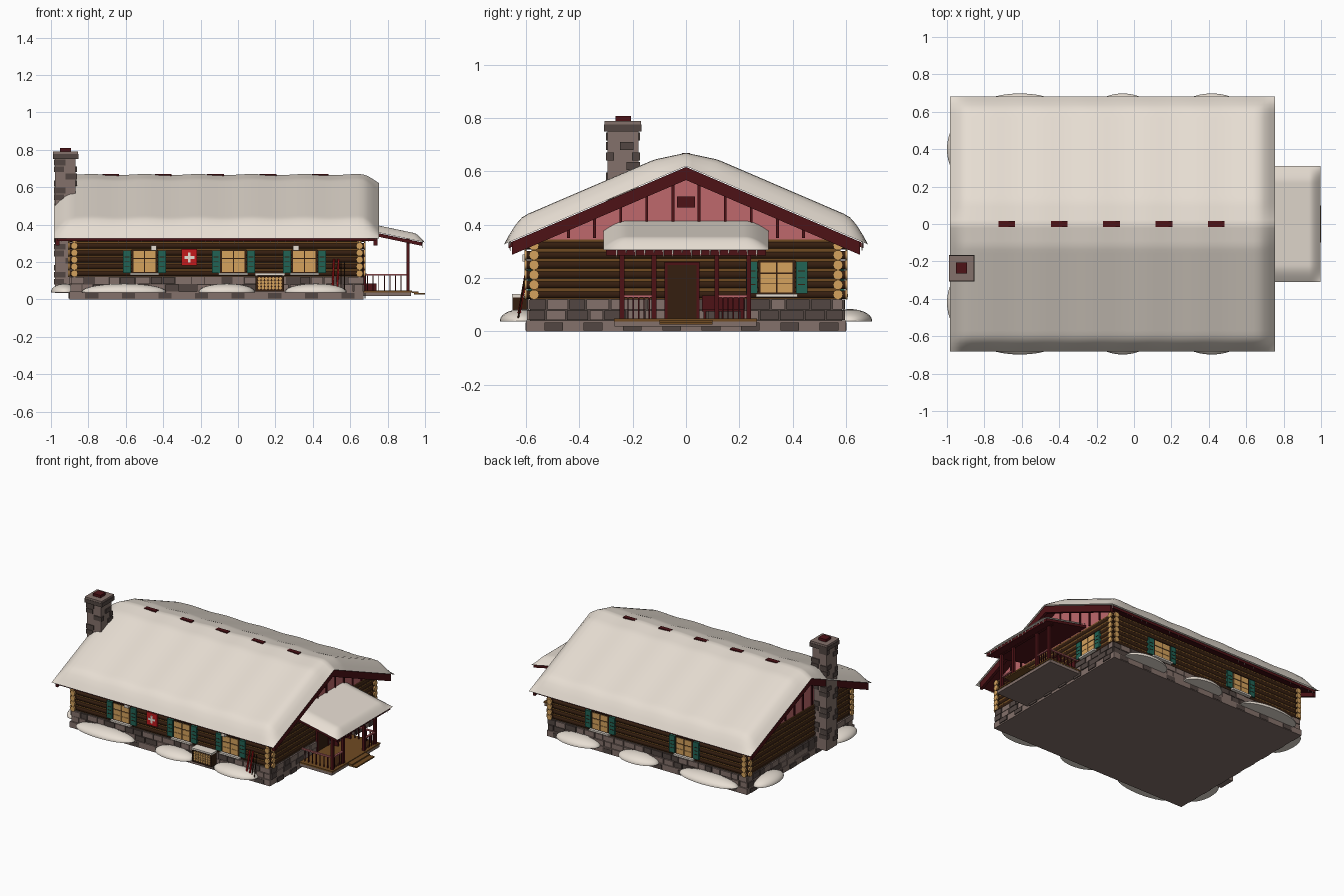
import bpy, bmesh, math, random
from mathutils import Matrix, Vector

if "Cube" in bpy.data.objects:
    bpy.data.objects.remove(bpy.data.objects["Cube"])
random.seed(4)

COL = {'snow': (.80, .73, .65), 'stone': (.23, .165, .145), 'dark stone': (.085, .062, .055),
       'dark log': (.035, .013, .005), 'brown wood': (.16, .07, .016), 'cut wood': (.66, .36, .11),
       'dark red': (.075, .006, .008), 'pink boards': (.52, .14, .15),
       'green paint': (.015, .125, .09), 'bright red': (.55, .01, .012)}
MAT = {}
for n, c in COL.items():
    MAT[n] = bpy.data.materials.new(n)
    MAT[n].diffuse_color = (*c, 1)


def finish(name, bm, mat, smooth=False):
    bmesh.ops.recalc_face_normals(bm, faces=bm.faces)
    me = bpy.data.meshes.new(name)
    bm.to_mesh(me)
    bm.free()
    me.materials.append(MAT[mat])
    ob = bpy.data.objects.new(name, me)
    bpy.context.collection.objects.link(ob)
    if smooth:
        bpy.ops.object.select_all(action='DESELECT')
        ob.select_set(True)
        bpy.context.view_layer.objects.active = ob
        bpy.ops.object.shade_smooth_by_angle(angle=math.radians(40))
    return ob


def boxes(name, mat, items):
    """items: (x0, x1, y0, y1, z0, z1)"""
    bm = bmesh.new()
    for a, b, c, d, e, f in items:
        m = Matrix.Translation(((a+b)/2, (c+d)/2, (e+f)/2)) @ Matrix.Diagonal((b-a, d-c, f-e, 1))
        bmesh.ops.create_cube(bm, size=1, matrix=m)
    return finish(name, bm, mat)


def rods(name, mat, items, seg=12):
    """items: (start, end, radius, end radius)"""
    bm = bmesh.new()
    for p, q, r, r2 in items:
        p, q = Vector(p), Vector(q)
        rot = (q-p).to_track_quat('Z', 'Y').to_matrix().to_4x4()
        bmesh.ops.create_cone(bm, cap_ends=True, segments=seg, radius1=r, radius2=r2,
                              depth=(q-p).length, matrix=Matrix.Translation((p+q)/2) @ rot)
    return finish(name, bm, mat, True)


def prism(name, mat, pts, axis, a, b):
    """extrude a 2D profile along x (points y,z) or y (points x,z)"""
    bm = bmesh.new()
    put = (lambda p, t: (t, p[0], p[1])) if axis == 'x' else (lambda p, t: (p[0], t, p[1]))
    f = bm.faces.new([bm.verts.new(put(p, a)) for p in pts])
    e = bmesh.ops.extrude_face_region(bm, geom=[f])
    d = Vector((b-a, 0, 0) if axis == 'x' else (0, b-a, 0))
    bmesh.ops.translate(bm, vec=d, verts=[v for v in e['geom'] if isinstance(v, bmesh.types.BMVert)])
    return finish(name, bm, mat)


def wall(side, u0, u1, n0, n1, z0, z1):
    """box on a wall: u along it, n outward"""
    if side == 'front':
        return (u0, u1, -.583-n1, -.583-n0, z0, z1)
    if side == 'back':
        return (u0, u1, .583+n0, .583+n1, z0, z1)
    if side == 'right':
        return (.663+n0, .663+n1, u0, u1, z0, z1)
    return (-.888-n1, -.888-n0, u0, u1, z0, z1)


SIDES = {'front': (-.895, .67), 'back': (-.895, .67), 'right': (-.59, .59), 'left': (-.59, .59)}

# foundation and stone base
boxes('foundation', 'stone', [(-.9, .67, -.6, .6, 0, .042)])
boxes('stone_base_mortar', 'dark stone', [(-.89, .662, -.585, .585, .04, .122)])
light, dark, found = [], [], []
for s, (a, b) in SIDES.items():
    for row in range(2):
        u = a
        z = .043 + row*.04
        while u < b - .015:
            w = min(random.uniform(.05, .095), b-u)
            t = random.uniform(.008, .014)
            (light if random.random() < .6 else dark).append(
                wall(s, u+.003, u+w-.003, 0, t, z, z+.036))
            u += w
    for i in range(8):
        u = a + (b-a)*(i+.4)/8
        found.append(wall(s, u, u+.07, .013, .0195, .004, .034))
boxes('base_stones', 'stone', light)
boxes('base_stones_dark', 'dark stone', dark)
boxes('foundation_stones', 'dark stone', found)

# log walls
boxes('wall_chinking', 'brown wood', [(-.885, .66, -.579, .579, .12, .345)])
logs, ends = [], []
for i in range(6):
    z = .138 + i*.037
    for s in (-1, 1):
        for p, q in (((-.9, s*.57, z), (.675, s*.57, z)),
                     ((.65 if s > 0 else -.875, -.598, z), (.65 if s > 0 else -.875, .598, z))):
            logs.append((p, q, .0165, .0165))
            d = (Vector(q)-Vector(p)).normalized()*.008
            ends += [(Vector(p)-d, Vector(p), .0185, .0185), (Vector(q), Vector(q)+d, .0185, .0185)]
rods('wall_logs', 'dark log', logs)
rods('log_ends', 'cut wood', ends)

# gables with battens and vent
roof_z = lambda y: .62 - .43*abs(y)
for nm, x0, x1, out in (('right', .64, .656, 1), ('left', -.881, -.865, -1)):
    prism(nm+'_gable', 'pink boards', [(-.58, .345), (.58, .345), (.58, .365), (0, .61), (-.58, .365)], 'x', x0, x1)
    xf = x1 if out > 0 else x0
    a, b = sorted((xf, xf+out*.008))
    boxes(nm+'_gable_battens', 'dark red',
          [(a, b, y-.005, y+.005, .35, roof_z(y)-.02) for y in [(k-4.5)*.098 for k in range(10)]])
    a, b = sorted((xf, xf+out*.016))
    boxes(nm+'_gable_vent', 'dark red', [(a, b, -.033, .033, .465, .507)])

# roof boards and bargeboards
vee = lambda w, t0, t1: [(-w, roof_z(w)-t0), (0, .62-t0), (w, roof_z(w)-t0),
                         (w, roof_z(w)-t1), (0, .62-t1), (-w, roof_z(w)-t1)]
prism('roof_boards', 'dark red', vee(.665, .003, .022), 'x', -.965, .735)
for nm, x0, x1 in (('right', .725, .745), ('left', -.975, -.955)):
    prism(nm+'_bargeboard', 'dark red', vee(.652, .003, .052), 'x', x0, x1)


def snow(name, x0, x1, y0, y1, height, thick, wx, wy):
    """pillow of snow lying on a roof surface"""
    bm = bmesh.new()
    bmesh.ops.create_grid(bm, x_segments=60, y_segments=60, size=.5)
    rise = lambda d, w: math.sin(math.pi/2*min(1, max(0, d/w)))
    for v in bm.verts:
        x, y = x0+(v.co.x+.5)*(x1-x0), y0+(v.co.y+.5)*(y1-y0)
        e = rise(min(x-x0, x1-x), wx)*rise(min(y-y0, y1-y), wy)
        v.co = (x, y, height(x, y) + thick(x, y)*e)
    return finish(name, bm, 'snow', True)


snow('roof_snow', -.985, .755, -.683, .683, lambda x, y: roof_z(y),
     lambda x, y: .073 - .026*max(0, 1-abs(y)/.12) + .003*math.sin(x*22), .1, .085)
boxes('ridge_caps', 'dark red', [(x-.045, x+.045, -.015, .015, .63, .669) for x in (-.68, -.4, -.12, .16, .44)])
icicles = []
for s in (-1, 1):
    for i in range(44):
        x = -.95 + i*.039 + random.uniform(-.01, .01)
        icicles.append(((x, s*.66, .337), (x, s*.66, .32-random.random()*.022), .004, .0005))
rods('icicles', 'snow', icicles, 5)

# chimney with corner stones and cap
boxes('chimney', 'stone', [(-.978, -.868, -.294, -.178, .035, .752), (-.988, -.856, -.306, -.168, .776, .79)])
boxes('chimney_cap', 'dark stone', [(-.99, -.852, -.308, -.166, .75, .777)])
boxes('chimney_flue', 'dark red', [(-.952, -.893, -.265, -.207, .789, .808)])
quoin = []
for i in range(9):
    z, k = .08 + i*.075, i % 2
    quoin += [(-.984, -.93, -.3+.076*k, -.248+.076*k, z, z+.03),
              (-.916, -.862, -.248+.024*k, -.196+.024*k-.0, z, z+.03),
              (-.984+.062*k, -.922+.06*k, -.3, -.27, z+.037, z+.067),
              (-.984+.062*k, -.922+.06*k, -.202, -.172, z+.037, z+.067)]
boxes('chimney_stones', 'dark stone', quoin)

# windows with shutters
glass, bars, shut, slats, sills = [], [], [], [], []
for s, u in (('front', -.5), ('front', -.025), ('front', .355), ('back', .26), ('back', -.4), ('right', .34)):
    W = lambda a, b, n0, n1, c, d: wall(s, u+a, u+b, n0, n1, c, d)
    bars.append(W(-.07, .07, -.01, .006, .138, .266))
    for a in (-.06, .003):
        for z in (.146, .182, .222):
            glass.append(W(a, a+.057, 0, .01, z, z+(.034 if z < .2 else .036)))
    for a in (-.115, .072):
        shut.append(W(a, a+.043, -.005, .012, .142, .262))
        slats += [W(a+.008, a+.035, .01, .014, z, z+.003) for z in (.175, .2, .225)]
    sills.append(W(-.078, .078, 0, .024, .129, .141))
boxes('window_frames', 'dark log', bars)
boxes('window_panes', 'cut wood', glass)
boxes('shutters', 'green paint', shut)
boxes('shutter_slats', 'dark log', slats)
boxes('window_sill_snow', 'snow', sills)

# wall plaque with cross, wall lamps
boxes('plaque', 'bright red', [wall('front', -.302, -.218, 0, .012, .18, .268)])
boxes('plaque_cross', 'snow', [wall('front', -.267, -.253, .01, .015, .197, .251),
                               wall('front', -.287, -.233, .01, .015, .217, .231)])
boxes('lamps', 'snow', [wall('front', x-.015, x+.015, 0, .03, .262, .288) for x in (-.45, .31)])

# firewood stack in its rack
boxes('firewood_rack', 'dark log', [(.093, .103, -.65, -.59, .042, .135), (.237, .247, -.65, -.59, .042, .135),
                                    (.093, .247, -.65, -.59, .042, .052), (.093, .247, -.642, -.59, .05, .125)])
rods('firewood', 'cut wood', [((.114+c*.0187, -.65, .061+r*.0165), (.114+c*.0187, -.6, .061+r*.0165), .0088, .0088)
                              for c in range(7) for r in range(4)], 8)
boxes('firewood_snow', 'snow', [(.09, .25, -.653, -.59, .128, .14)])

# skis leaning on the wall
rods('skis', 'bright red', [((x, -.63, .045), (x+.008, -.6, .215), .006, .006) for x in (.505, .53)], 6)
rods('ski_poles', 'dark log', [((x, -.63, .045), (x, -.605, .2), .003, .003) for x in (.55, .57)], 6)

# snow mounds along the walls
bm = bmesh.new()
drifts = [(x, s*.615, r, .083) for s in (-1, 1) for x, r in ((-.61, .225), (-.06, .15), (.415, .165))]
drifts += [(-.925, y, .075, .14) for y in (-.42, .4)]
for x, y, rx, ry in drifts:
    bmesh.ops.create_uvsphere(bm, u_segments=28, v_segments=14, radius=1,
                              matrix=Matrix.Translation((x, y, .04)) @ Matrix.Diagonal((rx, ry, .044, 1)))
bmesh.ops.bisect_plane(bm, geom=bm.verts[:]+bm.edges[:]+bm.faces[:], plane_co=(0, 0, .037),
                       plane_no=(0, 0, -1), clear_outer=True)
bmesh.ops.holes_fill(bm, edges=[e for e in bm.edges if e.is_boundary])
finish('snow_drifts', bm, 'snow', True)

# porch deck, steps, posts, rails
boxes('porch_base', 'stone', [(.66, .925, -.268, .265, .018, .04)])
boxes('porch_deck', 'brown wood', [(.66, .93, -.27, .267, .038, .048), (.93, .965, -.1, .1, .034, .043),
                                   (.94, 1.0, -.1, .1, .026, .035)])
boxes('porch_posts', 'dark red', [(.9, .918, y-.009, y+.009, .045, .33) for y in (-.24, -.12, .115, .235)]
      + [(.9, .92, -.27, .27, .298, .32)])
rails, bal = [], []
for y in (-.24, .235):
    rails.append((.67, .91, y-.006, y+.006, .127, .136))
    bal += [(.69+i*.03, .695+i*.03, y-.003, y+.003, .045, .13) for i in range(8)]
for a, b in ((-.24, -.12), (.115, .235)):
    rails.append((.903, .915, a, b, .127, .136))
    bal += [(.906, .911, a+i*.02, a+i*.02+.005, .045, .13) for i in range(1, 6)]
boxes('porch_rails', 'pink boards', rails)
boxes('porch_balusters', 'dark red', bal)
boxes('bench', 'dark red', [(.68, .74, .06, .22, .075, .085), (.676, .684, .06, .22, .085, .135),
                            (.68, .74, .065, .075, .045, .08), (.68, .74, .205, .215, .045, .08)])

# front door
boxes('door', 'dark log', [wall('right', -.07, .04, 0, .014, .046, .25)])
boxes('door_frame', 'dark red', [wall('right', -.08, -.07, 0, .018, .046, .26), wall('right', .04, .05, 0, .018, .046, .26),
                                 wall('right', -.08, .05, 0, .018, .25, .26)])

# porch roof
pz = lambda x: .378 - .21*(x-.65)
prism('porch_roof', 'dark red', [(.65, pz(.65)-.003), (.985, pz(.985)-.003), (.985, pz(.985)-.022), (.65, pz(.65)-.022)],
      'y', -.3, .3)
snow('porch_snow', .6, .998, -.31, .31, lambda x, y: pz(x), lambda x, y: .038, .06, .09)
rods('porch_icicles', 'snow', [((.985, -.26+i*.035, .308), (.985, -.26+i*.035, .295-random.random()*.02), .004, .0005)
                               for i in range(16)], 5)

for m in bpy.data.materials:
    if m.users and not m.is_grease_pencil:
        m.use_nodes = True
        m.node_tree.nodes["Principled BSDF"].inputs["Base Color"].default_value = m.diffuse_color
